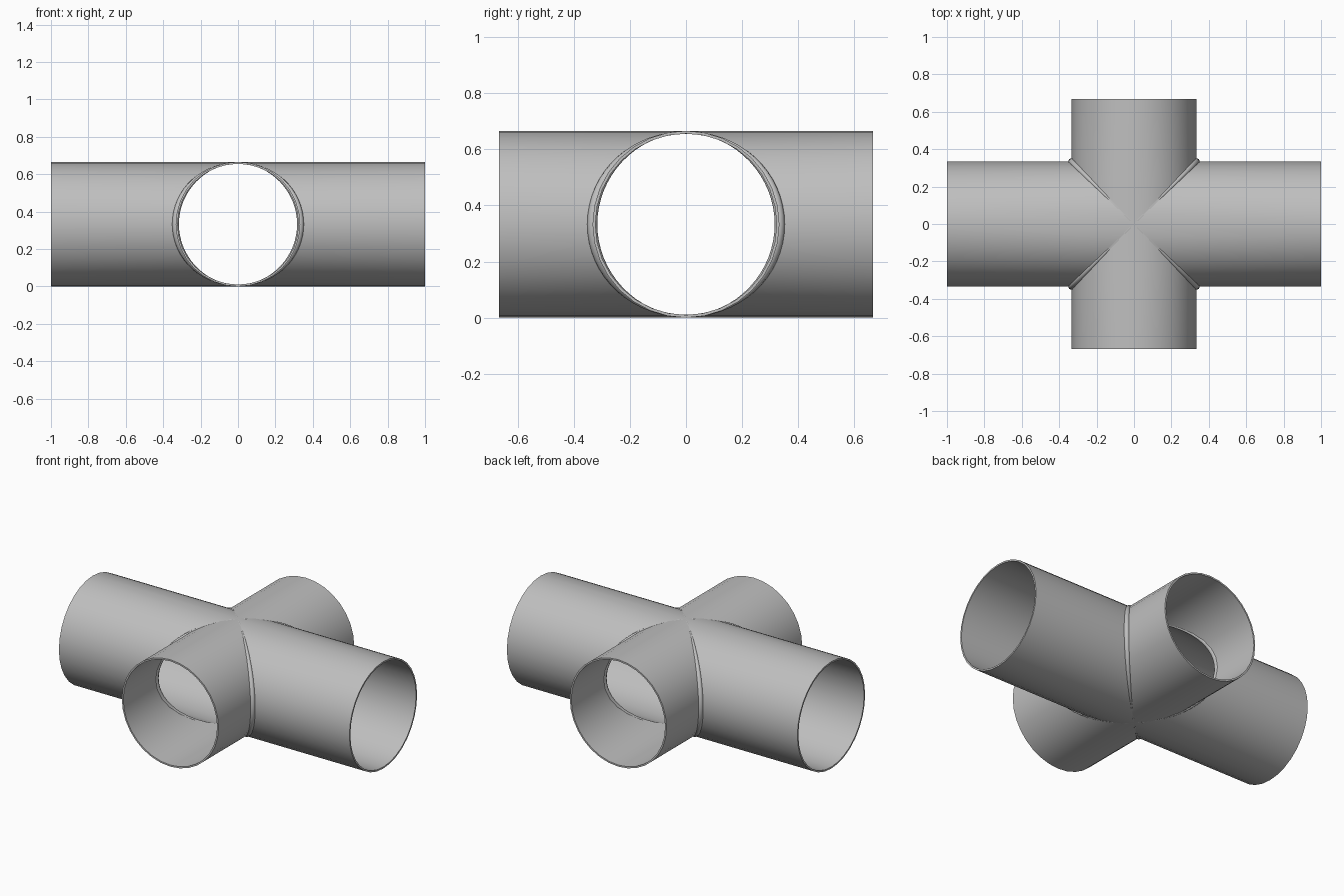
import bpy, bmesh
from math import sin, cos, pi, radians
from mathutils import Matrix

cube = bpy.data.objects.get("Cube")
if cube:
    bpy.data.objects.remove(cube)

R_OUT, R_IN = 0.333, 0.323      # pipe wall radii
SEGS = 32

steel = bpy.data.materials.new("grey_steel")
steel.use_nodes = True
GREY = (0.52, 0.52, 0.52, 1)
steel.diffuse_color = GREY
steel.node_tree.nodes["Principled BSDF"].inputs["Base Color"].default_value = GREY


def pipe_arm(name, length, turn):
    """Hollow pipe along +x, mitred at the centre, turned about z."""
    bm = bmesh.new()

    def ring(radius, end):
        verts = []
        for i in range(SEGS):
            t = 2 * pi * i / SEGS
            y, z = radius * cos(t), radius * sin(t)
            verts.append(bm.verts.new((length if end else abs(y), y, z + R_OUT)))
        return verts

    # outer wall, open rim, inner wall
    rings = [ring(R_OUT, False), ring(R_OUT, True), ring(R_IN, True), ring(R_IN, False)]
    for a, b in zip(rings, rings[1:]):
        for i in range(SEGS):
            j = (i + 1) % SEGS
            bm.faces.new((a[i], b[i], b[j], a[j]))
    bmesh.ops.rotate(bm, verts=bm.verts, matrix=Matrix.Rotation(turn, 3, 'Z'))
    bmesh.ops.recalc_face_normals(bm, faces=bm.faces)
    # the outer wall must face away from the pipe axis
    bm.faces.ensure_lookup_table()
    f = bm.faces[SEGS // 4]
    if f.normal.z < 0:
        bmesh.ops.reverse_faces(bm, faces=bm.faces)
    mesh = bpy.data.meshes.new(name)
    bm.to_mesh(mesh)
    bm.free()
    mesh.materials.append(steel)
    obj = bpy.data.objects.new(name, mesh)
    bpy.context.collection.objects.link(obj)
    bpy.ops.object.select_all(action='DESELECT')
    bpy.context.view_layer.objects.active = obj
    obj.select_set(True)
    bpy.ops.object.shade_smooth_by_angle(angle=radians(35))


def weld_bead(name, side):
    """Elliptical bead on the diagonal joint, thinning toward top and bottom."""
    curve = bpy.data.curves.new(name, 'CURVE')
    curve.dimensions = '3D'
    curve.bevel_depth = 1
    curve.bevel_resolution = 2
    spline = curve.splines.new('POLY')
    count = 2 * SEGS
    spline.points.add(count - 1)
    spline.use_cyclic_u = True
    for i, p in enumerate(spline.points):
        t = 2 * pi * i / count
        d = 0.334 * cos(t)
        p.co = (d, side * d, R_OUT + 0.3275 * sin(t), 1)
        p.radius = max(0.018 * abs(cos(t)), 0.0055)
    spline.use_smooth = True
    curve.materials.append(steel)
    bpy.context.collection.objects.link(bpy.data.objects.new(name, curve))


# four arms of the cross
for name, length, turn in (("left_pipe", 1, 0), ("back_pipe", 0.667, pi / 2),
                           ("right_pipe", 1, pi), ("front_pipe", 0.667, -pi / 2)):
    pipe_arm(name, length, turn)

# beads along the two joint ellipses
weld_bead("weld_bead_a", 1)
weld_bead("weld_bead_b", -1)
